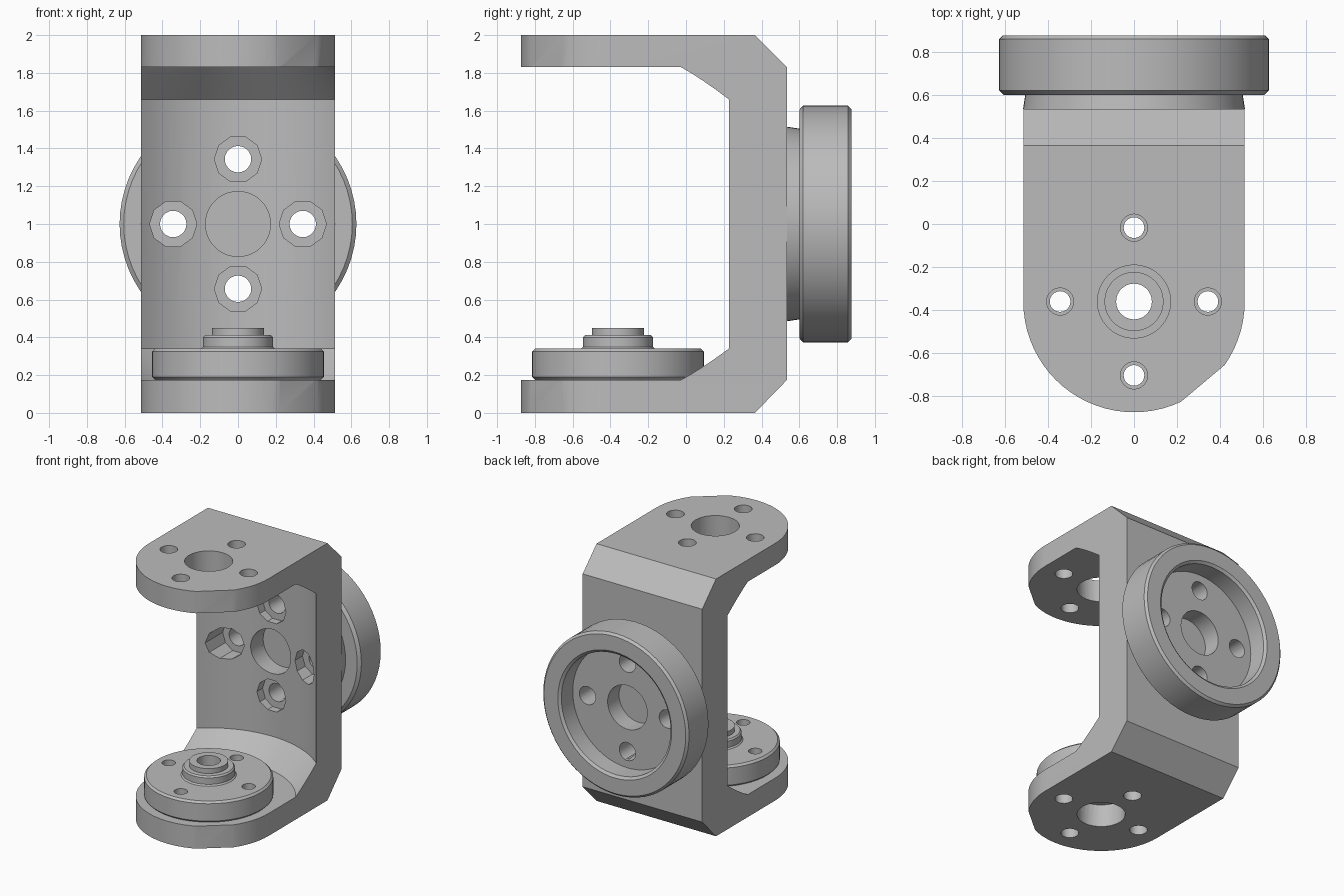
import bpy, bmesh, math
from mathutils import Matrix, Vector

old = bpy.data.objects.get("Cube")
if old:
    bpy.data.objects.remove(old, do_unlink=True)

grey = bpy.data.materials.new("plain_grey")
grey.use_nodes = True
colour = (0.5, 0.5, 0.5, 1)
grey.diffuse_color = colour
grey.node_tree.nodes["Principled BSDF"].inputs["Base Color"].default_value = colour

AXIS_Y = -0.36    # vertical pivot axis through both flanges
MID_Z = 1.0       # height of the back wheel axis
BOLT = 0.343      # bolt circle radius
UPRIGHT = Matrix.Translation((0, AXIS_Y, 0))
BACKWARD = Matrix.Translation((0, 0, MID_Z)) @ Matrix.Rotation(-math.pi / 2, 4, 'X')


def finish(bm, name):
    bmesh.ops.recalc_face_normals(bm, faces=bm.faces)
    mesh = bpy.data.meshes.new(name)
    bm.to_mesh(mesh)
    bm.free()
    mesh.materials.append(grey)
    obj = bpy.data.objects.new(name, mesh)
    bpy.context.collection.objects.link(obj)
    return obj


def lathe(name, profile, matrix, steps=64):
    """Spin (radius, height) points around local z."""
    bm = bmesh.new()
    verts = [bm.verts.new((r, 0, h)) for r, h in profile]
    edges = [bm.edges.new(pair) for pair in zip(verts, verts[1:])]
    bmesh.ops.spin(bm, geom=verts + edges, cent=(0, 0, 0), axis=(0, 0, 1),
                   angle=math.tau, steps=steps, use_merge=True)
    bmesh.ops.remove_doubles(bm, verts=bm.verts, dist=1e-5)
    bm.transform(matrix)
    return finish(bm, name)


def prism(name, points, depth):
    bm = bmesh.new()
    face = bm.faces.new([bm.verts.new(p) for p in points])
    out = bmesh.ops.extrude_face_region(bm, geom=[face])
    top = [g for g in out["geom"] if isinstance(g, bmesh.types.BMVert)]
    bmesh.ops.translate(bm, verts=top, vec=depth)
    return finish(bm, name)


def boolean(target, cutter, operation='DIFFERENCE'):
    mod = target.modifiers.new("cut", 'BOOLEAN')
    mod.operation, mod.object, mod.solver = operation, cutter, 'EXACT'
    bpy.context.view_layer.objects.active = target
    bpy.ops.object.modifier_apply(modifier=mod.name)
    bpy.data.objects.remove(cutter, do_unlink=True)


def drill(target, radius, low, high, matrix, steps=32):
    profile = [(0, low), (radius, low), (radius, high), (0, high)]
    boolean(target, lathe("drill", profile, matrix, steps))


def drill_four(target, radius, low, high, matrix, steps=24):
    for i in range(4):
        a = i * math.pi / 2
        spot = Matrix.Translation((BOLT * math.cos(a), BOLT * math.sin(a), 0))
        drill(target, radius, low, high, matrix @ spot, steps)


# Bracket: chamfered side profile trimmed to a rounded plan
side = [(-0.95, 0), (0.365, 0), (0.535, 0.175), (0.535, 1.83), (0.365, 2), (-0.95, 2)]
bracket = prism("bracket", [(-0.6, y, z) for y, z in side], Vector((1.2, 0, 0)))
R = 0.514
angles = [a for a in range(180, 361, 5) if not 298 < a < 325]
plan = [(R * math.cos(math.radians(a)), AXIS_Y + R * math.sin(math.radians(a)), -0.1)
        for a in angles]
plan += [(R, 0.7, -0.1), (-R, 0.7, -0.1)]
boolean(bracket, prism("plan", plan, Vector((0, 0, 2.2))), 'INTERSECT')

# Turned clearance between the flanges, with conical corners
clearance = [(0, 0.175), (0.613, 0.175), (0.78, 0.34), (0.78, 1.66), (0.613, 1.83), (0, 1.83)]
boolean(bracket, lathe("clearance", clearance, UPRIGHT, 96))

# Flange holes
drill(bracket, 0.17, -0.1, 2.1, UPRIGHT)
drill_four(bracket, 0.063, -0.1, 2.1, UPRIGHT)

# Wall holes with counterbores
drill(bracket, 0.172, 0.1, 0.7, BACKWARD, 48)
drill_four(bracket, 0.125, 0.1, 0.48, BACKWARD, 10)
drill_four(bracket, 0.07, 0.1, 0.7, BACKWARD)

# Back wheel: neck, rim and recessed face with a blind centre
wheel = lathe("back_wheel", [
    (0, 0.555), (0.172, 0.555), (0.172, 0.535), (0.515, 0.535), (0.505, 0.6),
    (0.605, 0.6), (0.627, 0.62), (0.627, 0.858), (0.61, 0.875), (0.49, 0.875),
    (0.47, 0.86), (0.47, 0.72), (0.17, 0.72), (0.17, 0.58), (0, 0.58)], BACKWARD)
drill_four(wheel, 0.07, 0.4, 0.8, BACKWARD)

# Lower turntable with stepped hub
turntable = lathe("turntable", [
    (0, 0.175), (0.44, 0.175), (0.455, 0.19), (0.455, 0.325), (0.44, 0.34),
    (0.195, 0.34), (0.185, 0.35), (0.185, 0.4), (0.175, 0.412), (0.137, 0.412),
    (0.137, 0.45), (0, 0.45)], UPRIGHT)
drill(turntable, 0.083, 0.1, 0.6, UPRIGHT)
drill_four(turntable, 0.048, 0.1, 0.6, UPRIGHT)

# Smooth the turned surfaces, keep machined edges sharp
bpy.ops.object.select_all(action='DESELECT')
for obj in (bracket, wheel, turntable):
    obj.select_set(True)
bpy.context.view_layer.objects.active = bracket
bpy.ops.object.shade_smooth_by_angle(angle=math.radians(25))
